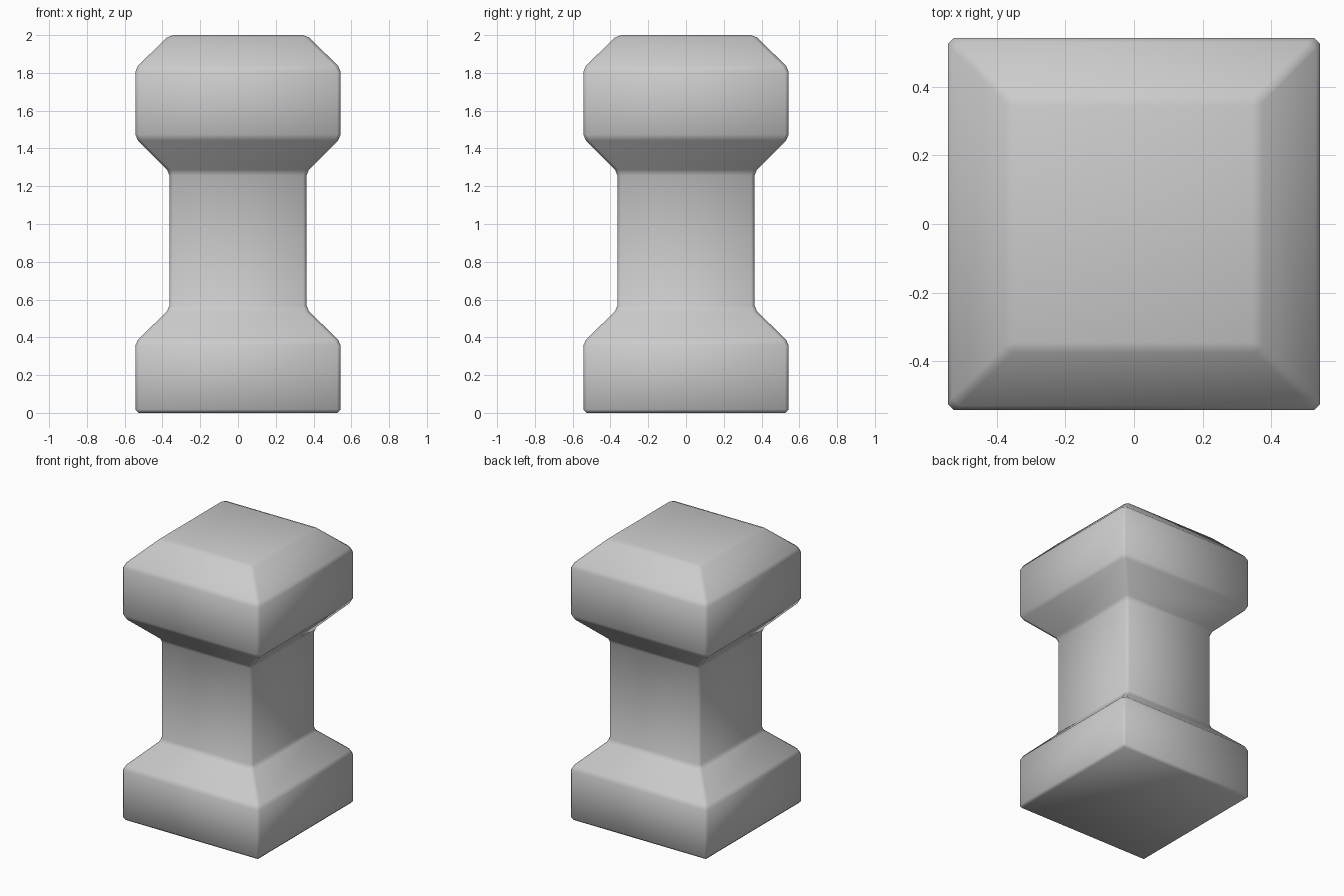
import bpy, bmesh

if "Cube" in bpy.data.objects:
    bpy.data.objects.remove(bpy.data.objects["Cube"])

# Square-section profile: (height, half width)
PROFILE = [(0.0, 0.543), (0.375, 0.543), (0.55, 0.363), (1.275, 0.363),
           (1.455, 0.543), (1.825, 0.543), (2.0, 0.363)]


def square_ring(bm, z, r):
    return [bm.verts.new((x * r, y * r, z))
            for x, y in ((-1, -1), (1, -1), (1, 1), (-1, 1))]


# Bollard body: stacked square rings with caps
bm = bmesh.new()
rings = [square_ring(bm, z, r) for z, r in PROFILE]
for low, high in zip(rings, rings[1:]):
    for i in range(4):
        j = (i + 1) % 4
        bm.faces.new((low[i], low[j], high[j], high[i]))
bm.faces.new(rings[0][::-1])
bm.faces.new(rings[-1])
bmesh.ops.recalc_face_normals(bm, faces=bm.faces)
for face in bm.faces:
    face.smooth = True

mesh = bpy.data.meshes.new("square_post")
bm.to_mesh(mesh)
bm.free()
post = bpy.data.objects.new("square_post", mesh)
bpy.context.collection.objects.link(post)

# Narrow chamfer on every edge, smooth shaded
bevel = post.modifiers.new("edge_chamfer", 'BEVEL')
bevel.width = 0.018
bevel.segments = 1
bevel.limit_method = 'ANGLE'
bevel.angle_limit = 0.5
